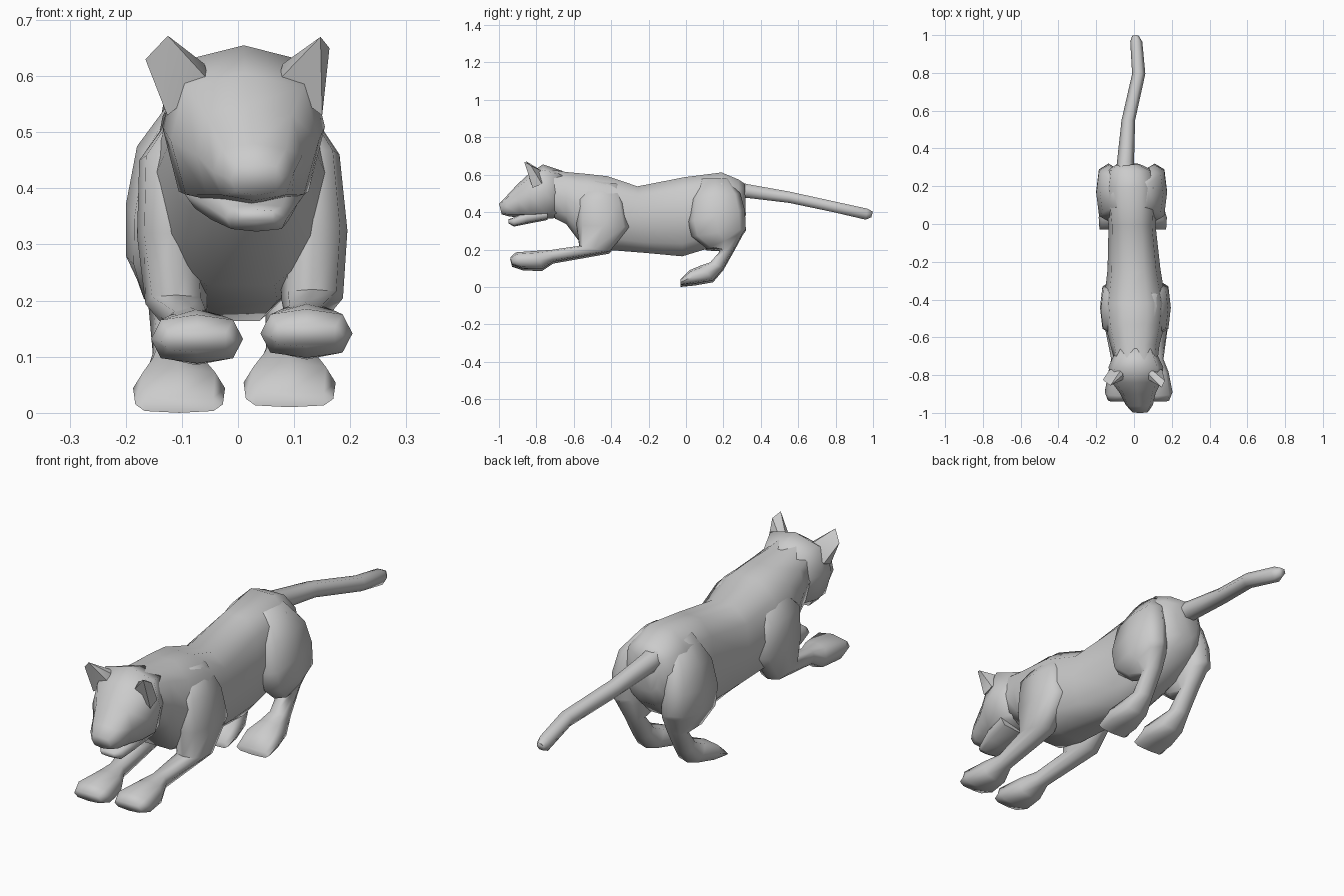
import bpy, bmesh, math
from mathutils import Vector


def finish(name, bm, angle=75):
    bmesh.ops.recalc_face_normals(bm, faces=bm.faces[:])
    me = bpy.data.meshes.new(name)
    bm.to_mesh(me)
    bm.free()
    ob = bpy.data.objects.new(name, me)
    bpy.context.collection.objects.link(ob)
    bpy.ops.object.select_all(action='DESELECT')
    ob.select_set(True)
    bpy.context.view_layer.objects.active = ob
    bpy.ops.object.shade_smooth_by_angle(angle=math.radians(angle))
    return ob


def power(v, p):
    return math.copysign(abs(v) ** p, v) if abs(v) > 1e-6 else 0.0


def loft(name, rings, n=8, p=0.8):
    """Skin rings given as (top y, top z, bottom y, bottom z, centre x, half width)."""
    bm = bmesh.new()
    loops = []
    for ty, tz, by, bz, x, hw in rings:
        top, bot = Vector((x, ty, tz)), Vector((x, by, bz))
        mid, up = (top + bot) / 2, (top - bot) / 2
        loop = []
        for i in range(n):
            a = math.tau * i / n
            side = Vector((hw * power(math.cos(a), p), 0, 0))
            loop.append(bm.verts.new(mid + side + up * power(math.sin(a), p)))
        loops.append(loop)
    for a, b in zip(loops, loops[1:]):
        for i in range(n):
            j = (i + 1) % n
            bm.faces.new((a[i], a[j], b[j], b[i]))
    bm.faces.new(loops[0])
    bm.faces.new(loops[-1])
    return finish(name, bm)


# Torso from rump to neck
loft("body", [
    (0.315, 0.555, 0.32, 0.38, -0.03, 0.06),
    (0.28, 0.58, 0.29, 0.31, -0.02, 0.12),
    (0.19, 0.62, 0.19, 0.22, -0.015, 0.14),
    (-0.01, 0.595, -0.02, 0.155, -0.01, 0.125),
    (-0.26, 0.545, -0.22, 0.175, 0.0, 0.14),
    (-0.42, 0.60, -0.42, 0.19, 0.005, 0.165),
    (-0.53, 0.612, -0.56, 0.22, 0.005, 0.155),
    (-0.64, 0.62, -0.64, 0.33, 0.005, 0.13),
    (-0.74, 0.635, -0.70, 0.36, 0.01, 0.115)], 10)

# Head with tapering muzzle
loft("head", [
    (-0.66, 0.62, -0.66, 0.37, 0.008, 0.10),
    (-0.765, 0.655, -0.75, 0.365, 0.01, 0.145),
    (-0.84, 0.605, -0.83, 0.365, 0.012, 0.132),
    (-0.90, 0.55, -0.89, 0.37, 0.02, 0.095),
    (-0.965, 0.48, -0.95, 0.378, 0.028, 0.072),
    (-1.0, 0.445, -0.985, 0.388, 0.032, 0.045)], 8, 0.65)

# Lower jaw
loft("jaw", [
    (-0.74, 0.43, -0.74, 0.358, 0.012, 0.11),
    (-0.85, 0.41, -0.85, 0.337, 0.022, 0.085),
    (-0.92, 0.372, -0.92, 0.323, 0.033, 0.055),
    (-0.95, 0.362, -0.95, 0.34, 0.034, 0.035)], 8, 0.6)

# Ears
for side, s, tip, edge in (("left", -1, (-0.125, -0.855, 0.672), (-0.165, -0.825, 0.63)),
                           ("right", 1, (0.147, -0.865, 0.67), (0.163, -0.83, 0.65))):
    bm = bmesh.new()
    for co in ((0.07 * s + 0.01, -0.80, 0.622), (0.138 * s + 0.012, -0.82, 0.53),
               (0.06 * s + 0.01, -0.82, 0.59), (0.138 * s + 0.01, -0.77, 0.55),
               (0.07 * s + 0.01, -0.76, 0.615), tip, edge):
        bm.verts.new(co)
    bmesh.ops.convex_hull(bm, input=bm.verts[:])
    finish("ear_" + side, bm, 40)

# Tail
loft("tail", [
    (0.26, 0.575, 0.28, 0.47, -0.045, 0.05),
    (0.33, 0.555, 0.33, 0.47, -0.045, 0.045),
    (0.55, 0.515, 0.55, 0.445, -0.03, 0.036),
    (0.80, 0.46, 0.79, 0.395, 0.025, 0.035),
    (0.97, 0.423, 0.96, 0.355, 0.012, 0.032),
    (1.0, 0.405, 0.99, 0.37, 0.008, 0.018)], 6, 1.0)

# Legs: rings as (front y, z, rear y, z, left x, right x, half width)
front_leg = [
    (-0.50, 0.56, -0.36, 0.54, -0.07, 0.08, 0.035),
    (-0.58, 0.46, -0.33, 0.44, -0.12, 0.125, 0.056),
    (-0.585, 0.32, -0.30, 0.31, -0.12, 0.135, 0.06),
    (-0.57, 0.21, -0.41, 0.178, -0.11, 0.132, 0.055),
    (-0.72, 0.188, -0.71, 0.125, -0.085, 0.12, 0.036),
    (-0.79, 0.184, -0.77, 0.085, -0.075, 0.122, 0.06),
    (-0.91, 0.175, -0.87, 0.088, -0.073, 0.122, 0.082),
    (-0.94, 0.148, -0.93, 0.108, -0.073, 0.122, 0.065)]
hind_leg = [
    (0.08, 0.57, 0.23, 0.57, -0.07, 0.045, 0.04),
    (0.03, 0.46, 0.29, 0.49, -0.115, 0.09, 0.065),
    (0.01, 0.34, 0.315, 0.40, -0.13, 0.105, 0.07),
    (0.03, 0.26, 0.32, 0.30, -0.135, 0.11, 0.065),
    (0.11, 0.195, 0.305, 0.28, -0.125, 0.10, 0.055),
    (0.19, 0.19, 0.262, 0.20, -0.118, 0.09, 0.042),
    (0.13, 0.122, 0.20, 0.09, -0.112, 0.09, 0.04),
    (0.08, 0.105, 0.145, 0.025, -0.107, 0.092, 0.058),
    (0.02, 0.08, 0.05, 0.008, -0.105, 0.092, 0.082),
    (-0.03, 0.03, -0.03, 0.0, -0.105, 0.092, 0.078)]
for name, rings in (("front_leg", front_leg), ("hind_leg", hind_leg)):
    for side, k, dz in (("left", 4, 0.0), ("right", 5, 0.01)):
        loft(f"{name}_{side}",
             [(r[0], r[1] + dz, r[2], r[3] + dz, r[k], r[6]) for r in rings], 8, 0.7)
